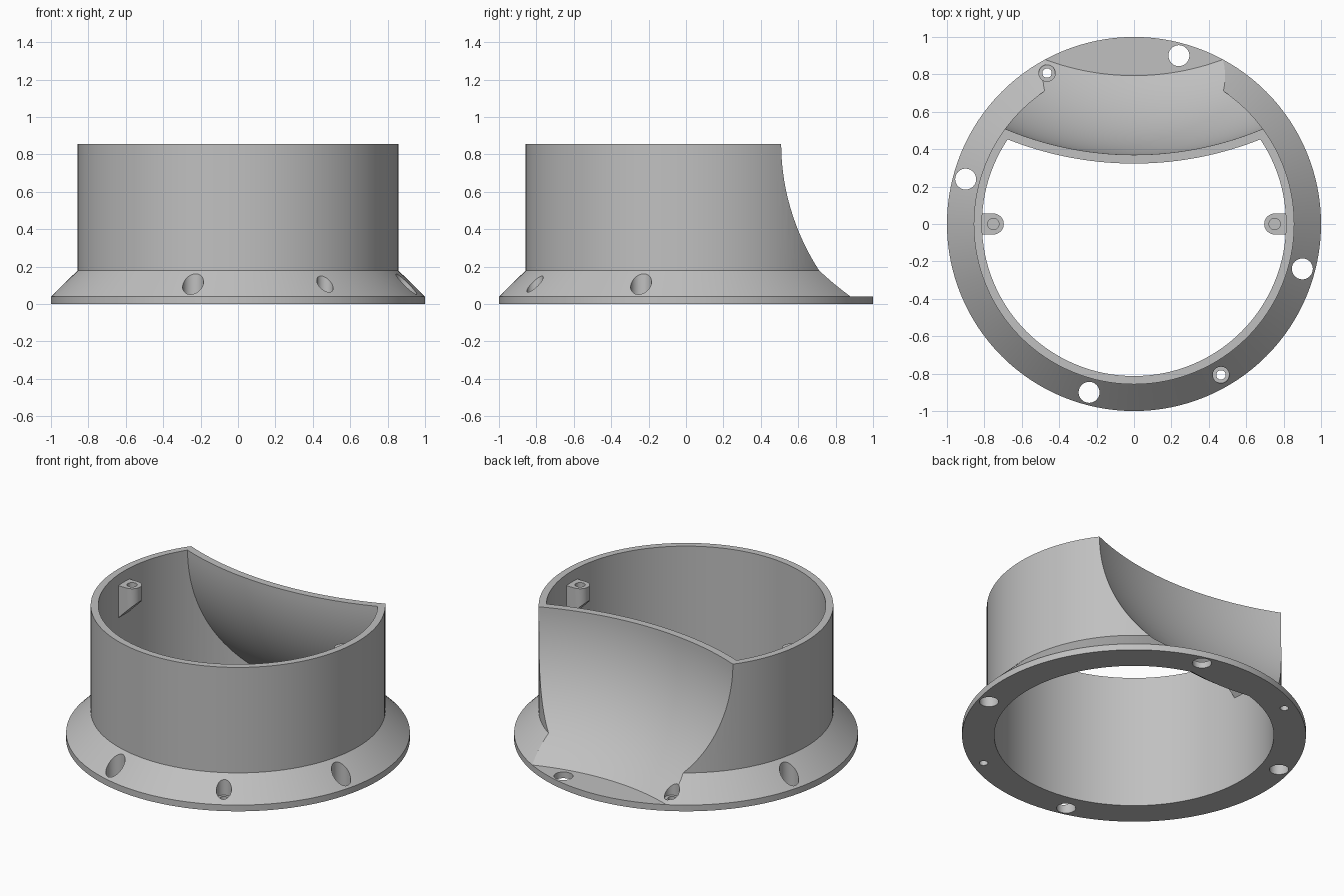
import bpy, bmesh
from math import pi, sin, cos, sqrt
from mathutils import Vector

if "Cube" in bpy.data.objects:
    bpy.data.objects.remove(bpy.data.objects["Cube"])

grey = bpy.data.materials.new("plain grey")
grey.use_nodes = True
COLOUR = (0.53, 0.53, 0.53, 1)
grey.diffuse_color = COLOUR
grey.node_tree.nodes["Principled BSDF"].inputs["Base Color"].default_value = COLOUR

HEIGHT, WALL_R, BORE_R = 0.857, 0.857, 0.813
FLANGE_Z, CONE_TOP = 0.04, 0.18
SCOOP_Y, SCOOP_RING, SCOOP_TUBE, SKIN = 2.15, 0.78, 1.0, 0.047


def make_object(name, bm):
    bmesh.ops.recalc_face_normals(bm, faces=bm.faces)
    mesh = bpy.data.meshes.new(name)
    bm.to_mesh(mesh)
    bm.free()
    mesh.materials.append(grey)
    obj = bpy.data.objects.new(name, mesh)
    bpy.context.collection.objects.link(obj)
    return obj


def lathe(name, profile, steps, centre=(0, 0)):
    """Closed solid of revolution from (radius, z) points, bottom to top."""
    bm = bmesh.new()
    rings = []
    for r, z in profile:
        rings.append([bm.verts.new((centre[0] + r * cos(2 * pi * i / steps),
                                    centre[1] + r * sin(2 * pi * i / steps), z))
                      for i in range(steps)])
    for low, high in zip(rings, rings[1:]):
        for i in range(steps):
            j = (i + 1) % steps
            bm.faces.new((low[i], low[j], high[j], high[i]))
    bm.faces.new(rings[0][::-1])
    bm.faces.new(rings[-1])
    return make_object(name, bm)


def activate(obj):
    bpy.ops.object.select_all(action='DESELECT')
    obj.select_set(True)
    bpy.context.view_layer.objects.active = obj


def subtract(target, cutter):
    mod = target.modifiers.new("cut", 'BOOLEAN')
    mod.operation, mod.solver, mod.object = 'DIFFERENCE', 'EXACT', cutter
    activate(target)
    bpy.ops.object.modifier_apply(modifier=mod.name)
    bpy.data.objects.remove(cutter)


def drill(target, x, y, radius, bottom, top):
    subtract(target, lathe("drill", [(radius, bottom), (radius, top)], 40, (x, y)))


def scoop(name, tube, bottom):
    """Flared solid whose side is a circular arc swept round an axis behind."""
    n = 28
    levels = [bottom + (HEIGHT - bottom) * i / n for i in range(n + 1)]
    profile = [(SCOOP_RING + sqrt(tube ** 2 - (HEIGHT - z) ** 2), z) for z in levels]
    profile.append((SCOOP_RING + tube, 1.2))
    return lathe(name, profile, 240, (0, SCOOP_Y))


# Housing: flange, sloped skirt and upright wall
housing = lathe("housing", [(1, 0), (1, FLANGE_Z), (WALL_R, CONE_TOP),
                            (WALL_R, HEIGHT)], 128)

# Flared scoop out of the back, leaving the flat flange
subtract(housing, scoop("scoop_cutter", SCOOP_TUBE, FLANGE_Z))

# Bore, which keeps a skin of wall in front of the scoop
bore = lathe("bore_cutter", [(BORE_R, -0.05), (BORE_R, 1)], 128)
subtract(bore, scoop("skin_cutter", SCOOP_TUBE + SKIN, -0.1))
subtract(housing, bore)

# Four plain holes through the flange
for x, y in ((0.24, 0.9), (-0.9, 0.24), (0.9, -0.24), (-0.24, -0.9)):
    drill(housing, x, y, 0.056, -0.1, 0.4)

# Two counterbored screw holes
for side in (-1, 1):
    x, y = 0.465 * side, -0.807 * side
    drill(housing, x, y, 0.044, 0.05, 0.4)
    drill(housing, x, y, 0.025, -0.1, 0.2)

# Screw tabs inside the wall: round nose, underside sloped back to the wall
TAB_X, TAB_R, TAB_TOP, NOSE_Z = 0.752, 0.056, 0.787, 0.695
outline = [(0.83, TAB_R)]
outline += [(TAB_X + TAB_R * cos(a), TAB_R * sin(a))
            for a in (pi / 2 + pi * i / 16 for i in range(17))]
outline.append((0.83, -TAB_R))
bm = bmesh.new()
upper = [bm.verts.new((x, y, TAB_TOP)) for x, y in outline]
lower = [bm.verts.new((x, y, NOSE_Z - (x - TAB_X + TAB_R))) for x, y in outline]
bm.faces.new(upper)
bm.faces.new(lower[::-1])
for i in range(len(outline)):
    j = (i + 1) % len(outline)
    bm.faces.new((upper[i], lower[i], lower[j], upper[j]))
tabs = make_object("screw_tabs", bm)
drill(tabs, TAB_X, 0, 0.03, TAB_TOP - 0.1, 1)
mirror = tabs.modifiers.new("mirror", 'MIRROR')
mirror.use_axis = (True, False, False)
activate(tabs)
bpy.ops.object.modifier_apply(modifier=mirror.name)

# Smooth curved faces, keep the edges crisp
for obj in (housing, tabs):
    activate(obj)
    bpy.ops.object.shade_smooth_by_angle(angle=pi / 6)
